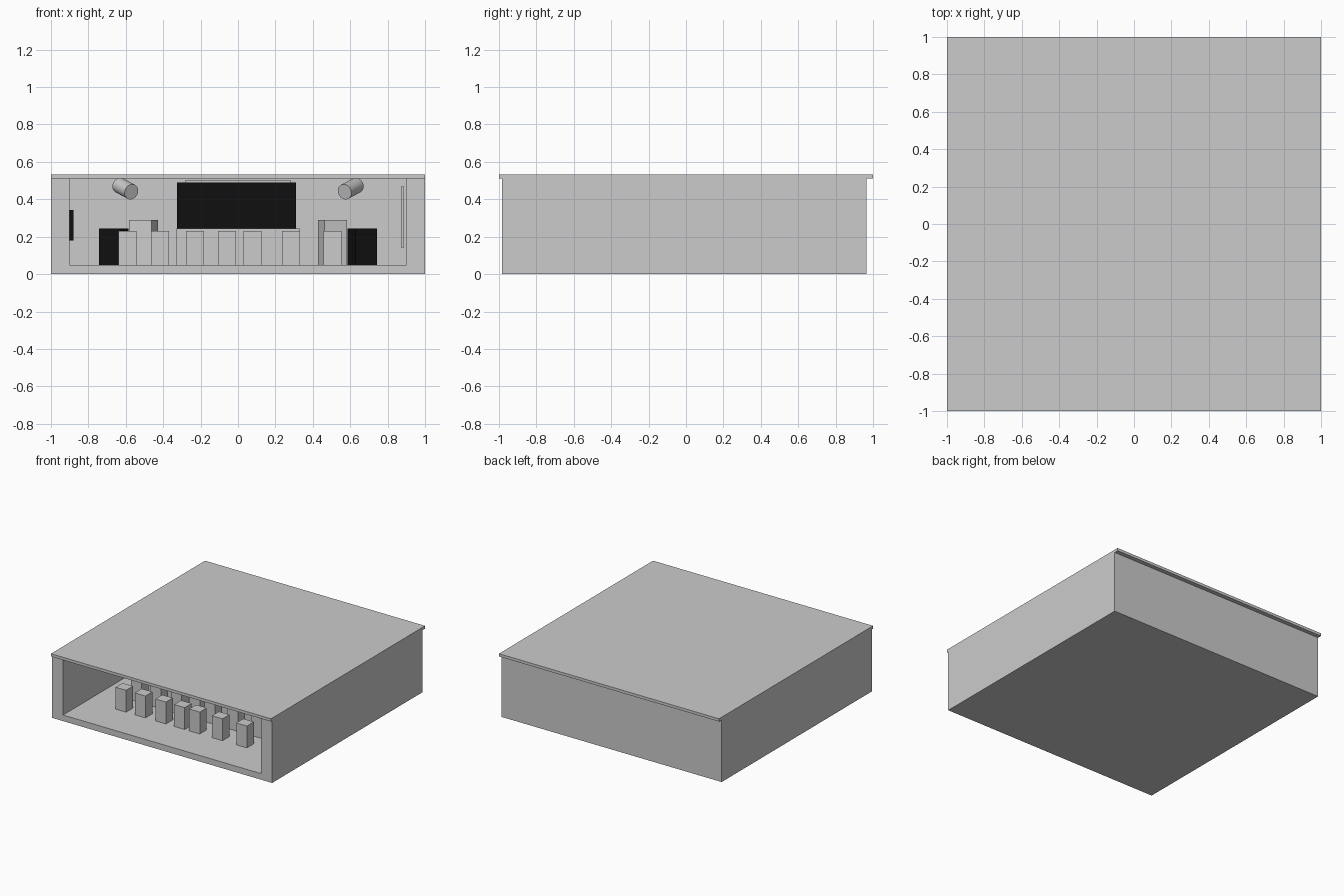
import bpy, math
from mathutils import Vector

if "Cube" in bpy.data.objects:
    bpy.data.objects.remove(bpy.data.objects["Cube"])

black = bpy.data.materials.new("black")
black.diffuse_color = (0.005, 0.005, 0.005, 1)
black.use_nodes = True
black.node_tree.nodes["Principled BSDF"].inputs["Base Color"].default_value = black.diffuse_color


def box(name, x, y, z, turn=0, mat=None):
    """Box from (min, max) ranges, optionally turned about z."""
    c = [(a[0] + a[1]) / 2 for a in (x, y, z)]
    bpy.ops.mesh.primitive_cube_add(size=1, location=c, rotation=(0, 0, math.radians(turn)))
    ob = bpy.context.object
    ob.name = name
    ob.scale = [a[1] - a[0] for a in (x, y, z)]
    if mat:
        ob.data.materials.append(mat)
    return ob


def spotlight(name, near, far, r):
    """Cylinder between two points."""
    a, b = Vector(near), Vector(far)
    bpy.ops.mesh.primitive_cylinder_add(vertices=32, radius=r, depth=(b - a).length, location=(a + b) / 2)
    ob = bpy.context.object
    ob.name = name
    ob.rotation_euler = (b - a).to_track_quat('Z', 'Y').to_euler()
    bpy.ops.object.shade_smooth_by_angle()


# Hall shell, open at the front
shell = box("hall_shell", (-1, 1), (-0.985, 0.965), (0, 0.51))
cutter = box("hall_cutter", (-0.9, 0.9), (-1.2, 0.865), (0.05, 0.7))
cutter.hide_render = True
cutter.hide_viewport = True
cut = shell.modifiers.new("hollow", 'BOOLEAN')
cut.operation = 'DIFFERENCE'
cut.solver = 'EXACT'
cut.object = cutter
bpy.context.view_layer.objects.active = shell
bpy.ops.object.select_all(action='DESELECT')
shell.select_set(True)
bpy.ops.object.modifier_apply(modifier="hollow")
bpy.data.objects.remove(cutter)

# Roof slab
box("roof", (-1, 1), (-1, 1), (0.51, 0.533))

# Rows of seats with uneven columns
for row in range(3):
    y = -0.63 + 0.2 * row
    for col, x in enumerate((-0.592, -0.417, -0.23, -0.06, 0.077, 0.284, 0.505)):
        box(f"seat_{row}_{col}", (x - 0.048, x + 0.048), (y - 0.045, y + 0.045), (0.05, 0.23))

# Screen, its mount and the table below
box("screen", (-0.325, 0.31), (0.8, 0.83), (0.245, 0.49), mat=black)
box("screen_mount", (-0.28, 0.28), (0.83, 0.865), (0.25, 0.503))
box("stage_table", (-0.33, 0.33), (0.55, 0.75), (0.05, 0.245))

# Lecterns, speakers and spotlights on both sides
for side, s in (("left", -1), ("right", 1)):
    x = s * 0.505
    box(f"{side}_lectern", (x - 0.063, x + 0.063), (0.54, 0.66), (0.05, 0.29), turn=-s * -18)
    x = s * 0.665
    box(f"{side}_speaker", (x - 0.062, x + 0.062), (0.64, 0.76), (0.05, 0.245), turn=s * 20, mat=black)
    spotlight(f"{side}_spotlight", (s * 0.57, 0.6, 0.44), (s * 0.635, 0.71, 0.475), 0.042)

# Wall panels
box("left_wall_display", (-0.905, -0.88), (-0.1, 0.3), (0.18, 0.343), mat=black)
box("right_wall_panel", (0.875, 0.885), (-0.2, 0.4), (0.14, 0.47))
